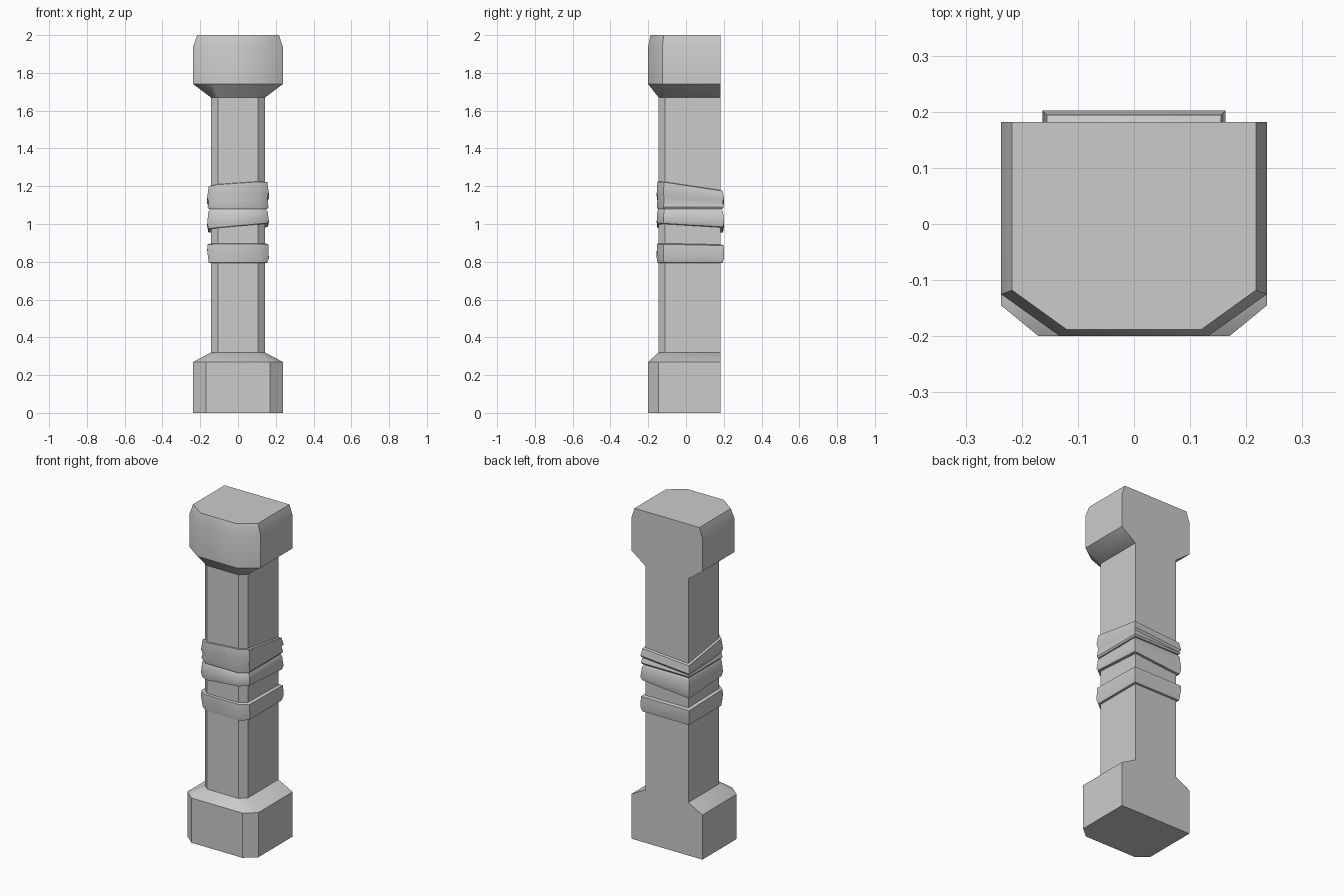
import bpy, bmesh, math

cube = bpy.data.objects.get("Cube")
if cube:
    bpy.data.objects.remove(cube, do_unlink=True)

stone = bpy.data.materials.new("grey stone")
stone.use_nodes = True
colour = (0.6, 0.6, 0.6, 1)
stone.diffuse_color = colour
stone.node_tree.nodes["Principled BSDF"].inputs["Base Color"].default_value = colour

BACK = 0.182


def section(half_width, side_y, front_x, front_y, back=BACK):
    """Flat-backed outline with two chamfered front corners."""
    return [(half_width, back), (-half_width, back), (-half_width, side_y),
            (-front_x, front_y), (front_x, front_y), (half_width, side_y)]


def wrap(offset):
    """Shaft outline pushed outward for the bindings."""
    return section(0.143 + offset, -0.11 - offset / 2, 0.105 + offset / 2,
                   -0.145 - offset / 2, BACK + offset)


def loft(name, rings):
    """Join rings of (outline, height, x tilt, y tilt) into a closed solid."""
    bm = bmesh.new()
    loops = [[bm.verts.new((x, y, z + tx * x + ty * y)) for x, y in outline]
             for outline, z, tx, ty in rings]
    for low, high in zip(loops, loops[1:]):
        for i in range(len(low)):
            j = (i + 1) % len(low)
            bm.faces.new((low[i], low[j], high[j], high[i]))
    bm.faces.new(loops[0][::-1])
    bm.faces.new(loops[-1])
    bmesh.ops.recalc_face_normals(bm, faces=bm.faces)
    mesh = bpy.data.meshes.new(name)
    bm.to_mesh(mesh)
    bm.free()
    mesh.materials.append(stone)
    obj = bpy.data.objects.new(name, mesh)
    bpy.context.collection.objects.link(obj)
    bpy.ops.object.select_all(action="DESELECT")
    obj.select_set(True)
    bpy.context.view_layer.objects.active = obj
    bpy.ops.object.shade_smooth_by_angle(angle=math.radians(38))
    return obj


# Pillar body
shaft = wrap(0)
foot = section(0.237, -0.145, 0.17, -0.2)
head = section(0.237, -0.125, 0.132, -0.2)
head_top = section(0.217, -0.118, 0.12, -0.188)
loft("base_block", [(foot, 0, 0, 0), (foot, 0.27, 0, 0), (shaft, 0.32, 0, 0)])
loft("shaft", [(shaft, 0.32, 0, 0), (shaft, 1.67, 0, 0)])
loft("capital_block", [(shaft, 1.67, 0, 0), (head, 1.74, 0, 0),
                       (head, 1.94, 0, 0), (head_top, 2.0, 0, 0)])

# Bindings wrapped round the shaft, each slightly crooked
loft("upper_binding", [(wrap(0.012), 1.08, 0, 0), (wrap(0.018), 1.09, 0, 0),
                       (wrap(0.012), 1.12, 0.08, -0.06),
                       (wrap(0.02), 1.14, 0.08, -0.1),
                       (wrap(0.012), 1.193, 0.07, -0.15),
                       (wrap(0.002), 1.196, 0.07, -0.15)])
loft("middle_binding", [(wrap(0.002), 0.98, 0.09, -0.06),
                        (wrap(0.014), 0.982, 0.09, -0.06),
                        (wrap(0.02), 1.005, 0.05, -0.04),
                        (wrap(0.014), 1.065, 0, 0), (wrap(0.004), 1.08, 0, 0)])
loft("lower_binding", [(wrap(0.002), 0.793, 0, 0), (wrap(0.012), 0.795, 0, 0),
                       (wrap(0.02), 0.84, -0.13, 0.02),
                       (wrap(0.018), 0.89, 0, -0.02),
                       (wrap(0.002), 0.895, 0, -0.02)])
